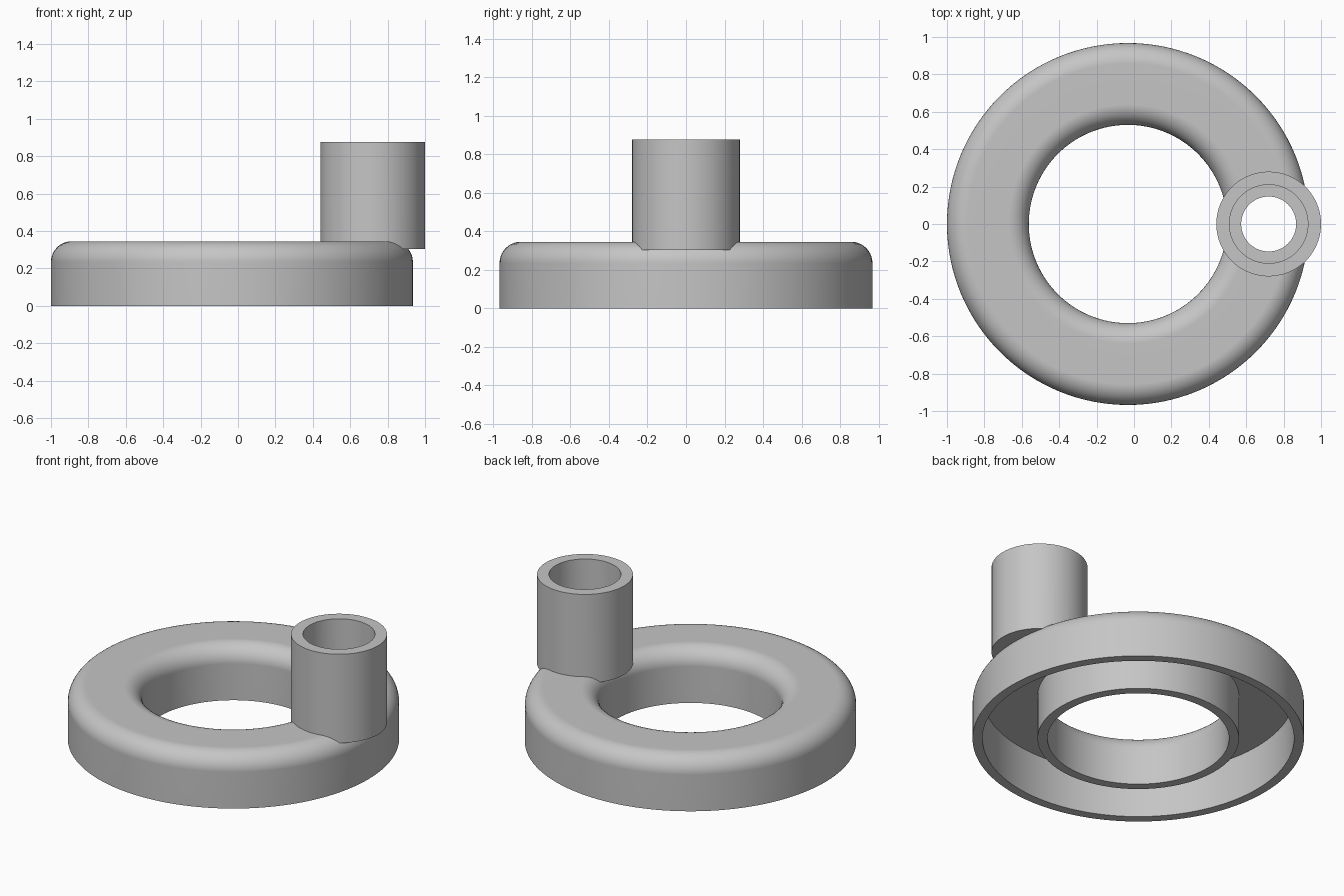
import bpy
import bmesh
import math
from mathutils import Matrix, Vector

default = bpy.data.objects.get("Cube")
if default:
    bpy.data.objects.remove(default, do_unlink=True)

grey = bpy.data.materials.new("plain grey")
grey.use_nodes = True
colour = (0.56, 0.56, 0.56, 1)
grey.diffuse_color = colour
grey.node_tree.nodes["Principled BSDF"].inputs["Base Color"].default_value = colour


def revolve(name, profile, x, steps, closed=False):
    """Spin an (r, z) profile about a vertical axis at x."""
    bm = bmesh.new()
    verts = [bm.verts.new((r, 0, z)) for r, z in profile]
    edges = [bm.edges.new(pair) for pair in zip(verts, verts[1:])]
    if closed:
        edges.append(bm.edges.new((verts[-1], verts[0])))
    bmesh.ops.spin(bm, geom=verts + edges, cent=(0, 0, 0), axis=(0, 0, 1),
                   angle=math.tau, steps=steps)
    bmesh.ops.remove_doubles(bm, verts=bm.verts, dist=1e-4)
    bmesh.ops.recalc_face_normals(bm, faces=bm.faces)
    bmesh.ops.transform(bm, matrix=Matrix.Translation(Vector((x, 0, 0))), verts=bm.verts)
    mesh = bpy.data.meshes.new(name)
    bm.to_mesh(mesh)
    bm.free()
    mesh.materials.append(grey)
    obj = bpy.data.objects.new(name, mesh)
    bpy.context.collection.objects.link(obj)
    return obj


def combine(target, tool, operation):
    """Apply a boolean and discard the tool."""
    tool.hide_render = True
    mod = target.modifiers.new(operation.lower(), 'BOOLEAN')
    mod.operation = operation
    mod.solver = 'EXACT'
    mod.object = tool
    bpy.context.view_layer.objects.active = target
    bpy.ops.object.modifier_apply(modifier=mod.name)
    bpy.data.objects.remove(tool, do_unlink=True)


def arc(r, z, radius, start, end, count=10):
    angles = [math.radians(start + (end - start) * i / count) for i in range(count + 1)]
    return [(r + radius * math.cos(a), z + radius * math.sin(a)) for a in angles]


# Hollow ring, open underneath, with both top edges rounded
ring_x, outer, inner, height = -0.0325, 0.9675, 0.53, 0.345
wall, fillet = 0.058, 0.11
profile = [(outer, 0)]
profile += arc(outer - fillet, height - fillet, fillet, 0, 90)
profile += arc(inner + fillet, height - fillet, fillet, 90, 180)
profile += [(inner, 0), (inner + wall, 0), (inner + wall, height - wall),
            (outer - wall, height - wall), (outer - wall, 0)]
body = revolve("ring_with_socket", profile, ring_x, 128, closed=True)

# Upright socket standing on the ring
tube_x, base, top = 0.72, 0.303, 0.875
tube = revolve("socket", [(0, base), (0.28, base), (0.28, top), (0, top)], tube_x, 80)
combine(body, tube, 'UNION')

# Stepped bore: wide socket above, narrow hole through the ring
step = base + 0.06
bore = revolve("bore_cutter", [(0, 0.1), (0.147, 0.1), (0.147, step),
                               (0.21, step), (0.21, 1), (0, 1)], tube_x, 80)
combine(body, bore, 'DIFFERENCE')

# Smooth curved walls, crisp rims
bpy.ops.object.select_all(action='DESELECT')
body.select_set(True)
bpy.context.view_layer.objects.active = body
bpy.ops.object.shade_smooth_by_angle(angle=math.radians(25))
weighted = body.modifiers.new("clean flats", 'WEIGHTED_NORMAL')
weighted.keep_sharp = True
